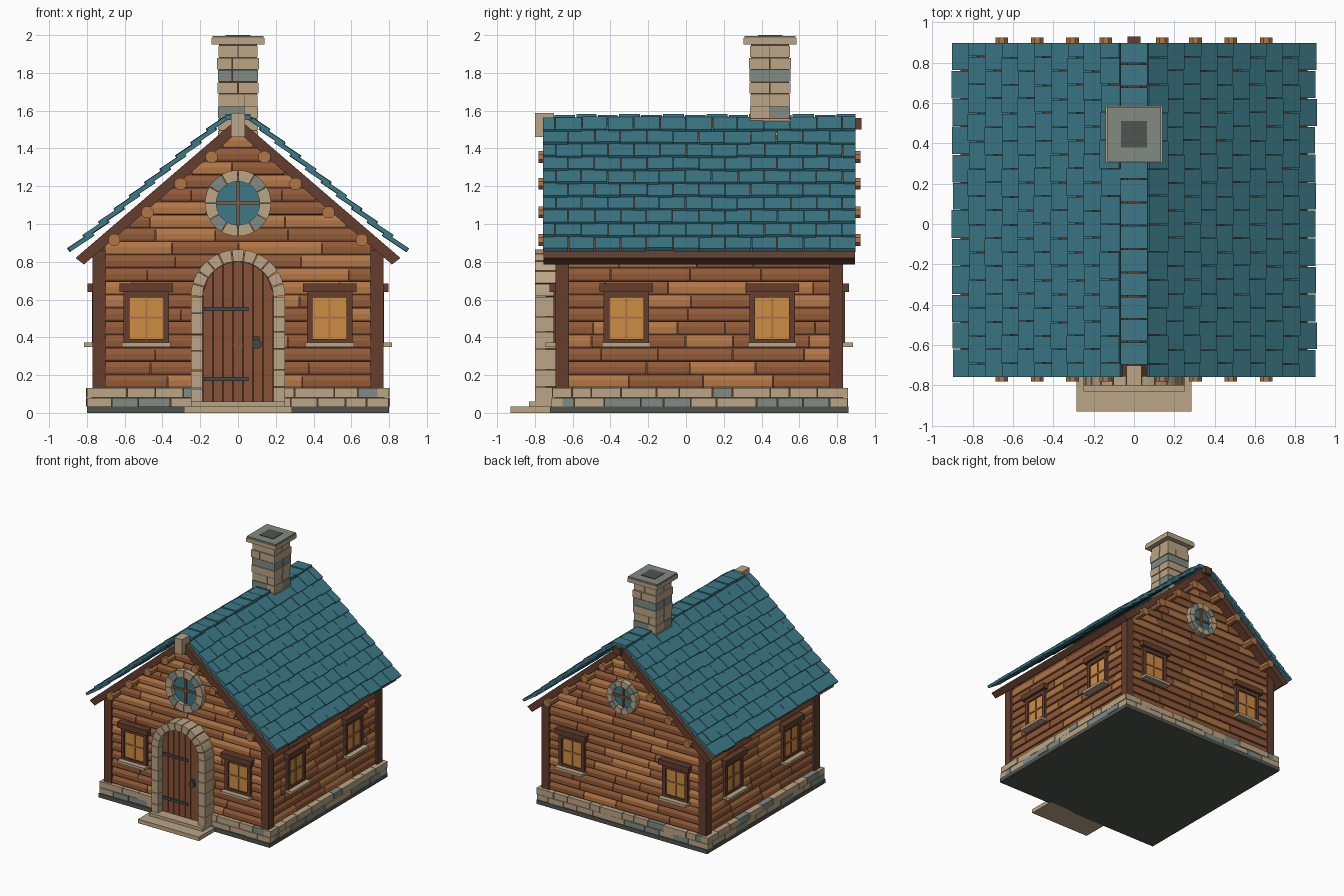
import bpy, bmesh, math, random
from mathutils import Matrix, Vector

if "Cube" in bpy.data.objects:
    bpy.data.objects.remove(bpy.data.objects["Cube"])

random.seed(4)
COLOURS = {
    "teal_tile": (.045, .19, .24), "tan_stone": (.50, .38, .24), "grey_stone": (.22, .26, .225),
    "charcoal": (.08, .09, .08), "dark_wood": (.125, .048, .026), "mid_wood": (.28, .10, .038),
    "light_wood": (.44, .18, .06), "door_wood": (.24, .085, .04), "amber_glass": (.62, .27, .055),
    "iron": (.05, .065, .065)}
NAMES = list(COLOURS)
TILE, TAN, GREY, COAL, DARK, MID, LIGHT, DOOR, AMBER, IRON = range(10)
for n, c in COLOURS.items():
    bpy.data.materials.new(n).diffuse_color = (*c, 1)
PARTS = {}


def prism(part, a, b, mat):
    """Solid between two matching rings of points."""
    bm = PARTS.setdefault(part, bmesh.new())
    va, vb = [bm.verts.new(p) for p in a], [bm.verts.new(p) for p in b]
    n = len(a)
    faces = [bm.faces.new(va), bm.faces.new(vb[::-1])]
    faces += [bm.faces.new((va[i], vb[i], vb[(i + 1) % n], va[(i + 1) % n])) for i in range(n)]
    for f in faces:
        f.material_index = mat


def box(part, x0, x1, y0, y1, z0, z1, mat):
    ring = [(x0, y0), (x1, y0), (x1, y1), (x0, y1)]
    prism(part, [(x, y, z0) for x, y in ring], [(x, y, z1) for x, y in ring], mat)


def cuts(lo, hi, step, jitter=0.0, offset=0.0):
    """Split a run into pieces, returned as (start, end)."""
    edges, t = [lo], lo + step - offset
    while t < hi - step * .3:
        edges.append(t + random.uniform(-jitter, jitter))
        t += step
    edges.append(hi)
    return list(zip(edges, edges[1:]))


# Wall frames: u along the wall, d outwards, z up
YC = .07
WALLS = {
    "front": lambda u, d, z: (u, -.665 - d, z),
    "back": lambda u, d, z: (-u, .805 + d, z),
    "right": lambda u, d, z: (.738 + d, YC + u, z),
    "left": lambda u, d, z: (-.738 - d, YC - u, z)}


def wall_shape(part, w, pts, d0, d1, mat):
    f = WALLS[w]
    prism(part, [f(u, d0, z) for u, z in pts], [f(u, d1, z) for u, z in pts], mat)


def wall_box(part, w, u0, u1, z0, z1, d0, d1, mat):
    wall_shape(part, w, [(u0, z0), (u1, z0), (u1, z1), (u0, z1)], d0, d1, mat)


# Foundation
box("base_slab", -.80, .80, -.72, .86, 0, .035, COAL)
box("foundation_core", -.775, .775, -.69, .83, .03, .127, DARK)
for row, (z0, z1) in enumerate([(.035, .079), (.082, .132)]):
    for lo, hi, axis, side in [(-.80, .80, 0, -.71), (-.80, .80, 0, .795),
                               (-.71, .855, 1, -.80), (-.71, .855, 1, .74)]:
        for a, b in cuts(lo, hi, .15, .035, row * .07):
            m = GREY if random.random() < .3 else TAN
            t = side + random.uniform(-.004, .004)
            if axis == 0:
                box("foundation_stones", a + .002, b - .002, t, t + .06, z0, z1, m)
            else:
                box("foundation_stones", t, t + .06, a + .002, b - .002, z0, z1, m)

# Wall core with gables, and corner posts
core = [(-.735, .1), (.735, .1), (.735, .86), (0, 1.51), (-.735, .86)]
prism("wall_core", [(x, -.665, z) for x, z in core], [(x, .805, z) for x, z in core], DARK)
for x in (-.77, .70):
    for y in (-.69, .76):
        box("corner_posts", x, x + .07, y, y + .07, .13, .86, DARK)

# Log siding with sloped upper faces
H = .0705
SECTION = [(-.004, .002), (.013, .003), (.018, .012), (.018, .042), (.004, H - .002), (-.004, H - .002)]
for w, f in WALLS.items():
    gable = w in ("front", "back")
    for r in range(19 if gable else 10):
        z = .13 + r * H
        half = min(.705, (1.54 - z - H) / .86) if gable else .70
        for a, b in cuts(-half, half, .36, .08, random.uniform(0, .2)):
            m = random.choice((MID, MID, LIGHT))
            prism("log_siding", [f(a + .002, d, z + h) for d, h in SECTION],
                  [f(b - .002, d, z + h) for d, h in SECTION], m)


# Square windows
def window(w, c):
    wall_box("window_glass", w, c - .093, c + .093, .38, .62, 0, .022, AMBER)
    for s in (-1, 1):
        u = c + s * .105
        wall_box("window_frames", w, u - .015, u + .015, .37, .64, 0, .036, DARK)
    wall_box("window_frames", w, c - .12, c + .12, .61, .64, 0, .036, DARK)
    wall_box("window_frames", w, c - .12, c + .12, .37, .392, 0, .036, DARK)
    wall_box("window_frames", w, c - .006, c + .006, .39, .61, 0, .029, LIGHT)
    wall_box("window_frames", w, c - .09, c + .09, .497, .509, 0, .029, LIGHT)
    wall_box("window_lintels", w, c - .142, c + .142, .64, .686, 0, .058, DARK)
    wall_box("window_sills", w, c - .128, c + .128, .35, .372, 0, .078, TAN)


for w in WALLS:
    for s in (-1, 1):
        window(w, s * (.485 if w in ("front", "back") else .386))


def arc(r, a0, a1, n, cz):
    return [(r * math.cos(a0 + (a1 - a0) * i / n), cz + r * math.sin(a0 + (a1 - a0) * i / n))
            for i in range(n + 1)]


def stone_arc(part, w, r0, r1, a0, a1, count, cz, depth, grey):
    step = (a1 - a0) / count
    for i in range(count):
        a, b = a0 + i * step + .012, a0 + (i + 1) * step - .012
        m = GREY if grey and i % 3 == 1 else TAN
        wall_shape(part, w, arc(r1, a, b, 3, cz) + arc(r0, b, a, 3, cz), 0, depth, m)


# Round gable windows
for w, r0, r1 in (("front", .115, .175), ("back", .09, .138)):
    stone_arc("round_window_stones", w, r0, r1, 0, 2 * math.pi, 12, 1.11, .06, True)
    wall_shape("round_window_glass", w, arc(r0 + .01, 0, 2 * math.pi, 24, 1.11)[:-1], 0, .028, TILE)
    wall_box("round_window_bars", w, -.008, .008, 1.11 - r0, 1.11 + r0, 0, .04, MID)
    wall_box("round_window_bars", w, -r0, r0, 1.102, 1.118, 0, .04, MID)

# Door: arched stone surround, planks, straps, handle
SPRING = .615
stone_arc("door_surround", "front", .187, .25, 0, math.pi, 11, SPRING, .135, False)
for s in (-1, 1):
    for z0, z1 in cuts(.04, SPRING, .096, .012):
        u = s * .2185
        wall_box("door_surround", "front", u - .0315, u + .0315, z0 + .002, z1 - .002, 0, .135, TAN)
wall_shape("door_backing", "front", [(-.187, .05)] + arc(.187, math.pi, 0, 20, SPRING) + [(.187, .05)],
           0, .07, DARK)
for i in range(7):
    a, b = -.186 + i * .372 / 7 + .002, -.186 + (i + 1) * .372 / 7 - .002
    top = [(u, SPRING + math.sqrt(.186 ** 2 - u * u)) for u in (b, (a + b) / 2, a)]
    wall_shape("door_planks", "front", [(a, .06), (b, .06)] + top, .06, .08, DOOR)
for z in (.18, .55):
    wall_box("door_straps", "front", -.18, .055, z - .011, z + .011, .07, .09, IRON)
wall_box("door_handle", "front", .08, .115, .35, .405, .07, .09, IRON)
wall_shape("door_handle", "front", arc(.027, 0, 2 * math.pi, 10, .36)[:-1], .07, .075, IRON)
handle = [(u + .1, z) for u, z in arc(.026, 0, 2 * math.pi, 10, .365)[:-1]]
wall_shape("door_handle", "front", handle, .07, .1, IRON)
box("door_steps", -.285, .285, -.93, -.70, 0, .034, TAN)
box("door_steps", -.25, .25, -.83, -.70, .034, .06, TAN)

# Roof deck, purlins and ridge beam
SLOPE = .86
ANG = math.atan(SLOPE)
Y0, Y1 = -.76, .90
for s in (-1, 1):
    deck = [(0, 1.56), (s * .86, .82), (s * .815, .786), (0, 1.487)]
    prism("roof_deck", [(x, Y0 + .005, z) for x, z in deck], [(x, Y1 - .005, z) for x, z in deck], DARK)
    for x, z in ((.655, .915), (.48, 1.062), (.305, 1.213), (.14, 1.355)):
        ring = [(s * x + .034 * math.cos(k * math.pi / 4 + .39), z + .034 * math.sin(k * math.pi / 4 + .39))
                for k in range(8)]
        prism("purlins", [(a, -.78, b) for a, b in ring], [(a, .925, b) for a, b in ring], LIGHT)
box("ridge_beam", -.033, .033, -.74, .93, 1.50, 1.56, DARK)
box("ridge_keystone", -.036, .036, -.80, -.70, 1.46, 1.588, TAN)

# Roof tiles in overlapping, staggered rows
ROWS, LENGTH, THICK = 10, .15, .022
for s in (-1, 1):
    for r in range(ROWS):
        x_low = .89 - r * .0815
        tilt = ANG - .12
        down = Vector((s * math.cos(tilt), 0, -math.sin(tilt)))
        up = Vector((s * math.sin(tilt), 0, math.cos(tilt)))
        length = LENGTH if r < ROWS - 1 else .115
        low = Vector((s * x_low, 0, 1.595 - SLOPE * x_low + .024))
        for a, b in cuts(Y0, Y1, .138, .004, .069 * (r % 2)):
            lift = random.uniform(-.002, .002)
            p = low + up * lift + down * random.uniform(-.006, .004)
            quad = [p, p - down * length, p - down * length + up * THICK, p + up * THICK]
            prism("roof_tiles", [q + Vector((0, a + .002, 0)) for q in quad],
                  [q + Vector((0, b - .002, 0)) for q in quad], TILE)
for i, (a, b) in enumerate(cuts(-.70, Y1, .115, .004)):
    box("ridge_tiles", -.066, .066, a + .003, b - .003, 1.55, 1.576 + .006 * (i % 2), TILE)

# Chimney
box("chimney_core", -.10, .10, .345, .545, 1.40, 1.95, DARK)
bands = cuts(1.43, 1.945, .0644)
for i, (z0, z1) in enumerate(bands):
    e = random.uniform(-.004, .005)
    X, ya, yb = .108 + e, .337 - e, .553 + e
    split = random.choice((-.03, .035, 0))
    for n, (a, b) in enumerate(((-X, split), (split, X))):
        m = GREY if i in (2, 5) and (n == 0 or i == 5) else TAN
        box("chimney_stones", a + .0015, b - .0015, ya, .443, z0 + .002, z1 - .002, m)
        box("chimney_stones", -b + .0015, -a - .0015, .446, yb, z0 + .002, z1 - .002, m)
box("chimney_cap", -.14, .14, .305, .585, 1.95, 1.984, TAN)
box("chimney_cap", -.135, .135, .31, .58, 1.984, 1.996, GREY)
box("chimney_flue", -.065, .065, .38, .51, 1.98, 2.0, COAL)

# Turn every collected part into an object
for name, bm in PARTS.items():
    bmesh.ops.recalc_face_normals(bm, faces=bm.faces[:])
    me = bpy.data.meshes.new(name)
    used = sorted({f.material_index for f in bm.faces})
    for f in bm.faces:
        f.material_index = used.index(f.material_index)
    bm.to_mesh(me)
    bm.free()
    for i in used:
        me.materials.append(bpy.data.materials[NAMES[i]])
    bpy.context.collection.objects.link(bpy.data.objects.new(name, me))

for m in bpy.data.materials:
    if m.users and not m.is_grease_pencil:
        m.use_nodes = True
        m.node_tree.nodes["Principled BSDF"].inputs["Base Color"].default_value = m.diffuse_color
